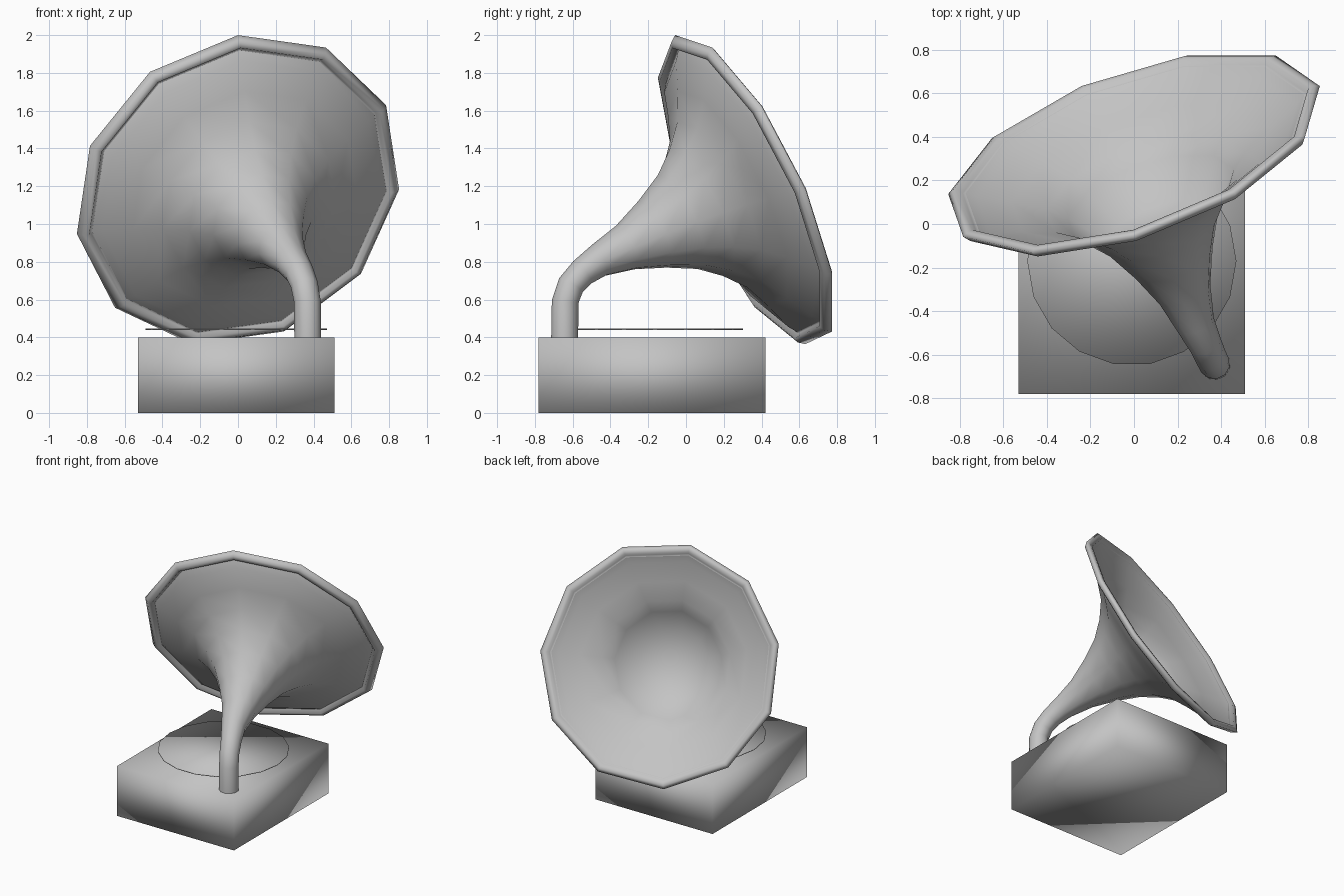
import bpy, bmesh, math
from mathutils import Matrix, Vector

if "Cube" in bpy.data.objects:
    bpy.data.objects.remove(bpy.data.objects["Cube"])

grey = bpy.data.materials.new("plain grey")
grey.use_nodes = True
COLOUR = (0.55, 0.55, 0.55, 1)
grey.diffuse_color = COLOUR
grey.node_tree.nodes["Principled BSDF"].inputs["Base Color"].default_value = COLOUR

SIDES = 11
MOUTH = Vector((0, 0.33, 1.182))                     # centre of the horn mouth
AXIS = Vector((-0.306, 0.86, 0.408)).normalized()    # direction the horn faces
UP = Vector((0, -0.387, 0.816))
UP = (UP - AXIS * UP.dot(AXIS)).normalized()


def finish(name, bm):
    bmesh.ops.recalc_face_normals(bm, faces=bm.faces)
    mesh = bpy.data.meshes.new(name)
    bm.to_mesh(mesh)
    bm.free()
    mesh.materials.append(grey)
    for p in mesh.polygons:
        p.use_smooth = True
    obj = bpy.data.objects.new(name, mesh)
    bpy.context.scene.collection.objects.link(obj)


def loft(name, rings, cap_end=False):
    """Skin rings of (centre, normal, radius), carrying the frame along."""
    bm = bmesh.new()
    normal, up = AXIS.copy(), UP.copy()
    previous = None
    for centre, direction, radius in rings:
        up = normal.rotation_difference(direction) @ up
        normal = direction
        side = normal.cross(up)
        loop = []
        for i in range(SIDES):
            a = math.tau * i / SIDES
            loop.append(bm.verts.new(centre + radius * (up * math.cos(a) + side * math.sin(a))))
        if previous:
            for i in range(SIDES):
                j = (i + 1) % SIDES
                bm.faces.new((previous[i], previous[j], loop[j], loop[i]))
        previous = loop
    if cap_end:
        tip = bm.verts.new(rings[-1][0])
        for i in range(SIDES):
            bm.faces.new((previous[i], previous[(i + 1) % SIDES], tip))
    finish(name, bm)


def on_axis(profile):
    return [(MOUTH + AXIS * t, AXIS, r) for t, r in profile]


# Cabinet, softly shaded
bm = bmesh.new()
bmesh.ops.create_cube(bm, size=1)
for v in bm.verts:
    v.co = Vector((v.co.x * 1.04 - 0.01, v.co.y * 1.2 - 0.18, v.co.z * 0.4 + 0.2))
finish("cabinet", bm)

# Thin record above the cabinet, softly shaded
bm = bmesh.new()
bmesh.ops.create_cone(bm, cap_ends=True, segments=18, radius1=0.48, radius2=0.48, depth=0.006,
                      matrix=Matrix.Translation((-0.01, -0.17, 0.443))
                      @ Matrix.Rotation(math.pi / 2, 4, "Z"))
finish("record", bm)

# Horn outside: flare along the axis, then the bent neck down to the cabinet
flare = [(-0.02, 0.825), (-0.055, 0.78), (-0.12, 0.63), (-0.195, 0.485), (-0.3, 0.37),
         (-0.42, 0.275), (-0.58, 0.195), (-0.75, 0.128), (-0.92, 0.09)]
neck = [((0.325, -0.55, 0.742), (-0.28, 0.75, 0.6), 0.077),
        ((0.352, -0.61, 0.675), (-0.17, 0.5, 0.85), 0.073),
        ((0.368, -0.64, 0.59), (-0.03, 0.1, 1), 0.072),
        ((0.37, -0.643, 0.4), (0, 0, 1), 0.072)]
loft("horn", on_axis(flare) + [(Vector(c), Vector(d).normalized(), r) for c, d, r in neck])

# Horn inside, closed at the throat
loft("horn_lining", on_axis([(-0.015, 0.825), (-0.045, 0.78), (-0.11, 0.63), (-0.185, 0.485),
                             (-0.25, 0.405), (-0.41, 0.27)]), cap_end=True)

# Rim around the mouth, hooked over at front and back
loft("rim", on_axis([(-0.02, 0.825), (-0.018, 0.835), (-0.045, 0.85), (-0.035, 0.88), (0, 0.905),
                     (0.012, 0.88), (0.01, 0.852), (-0.012, 0.838), (-0.015, 0.825)]))
